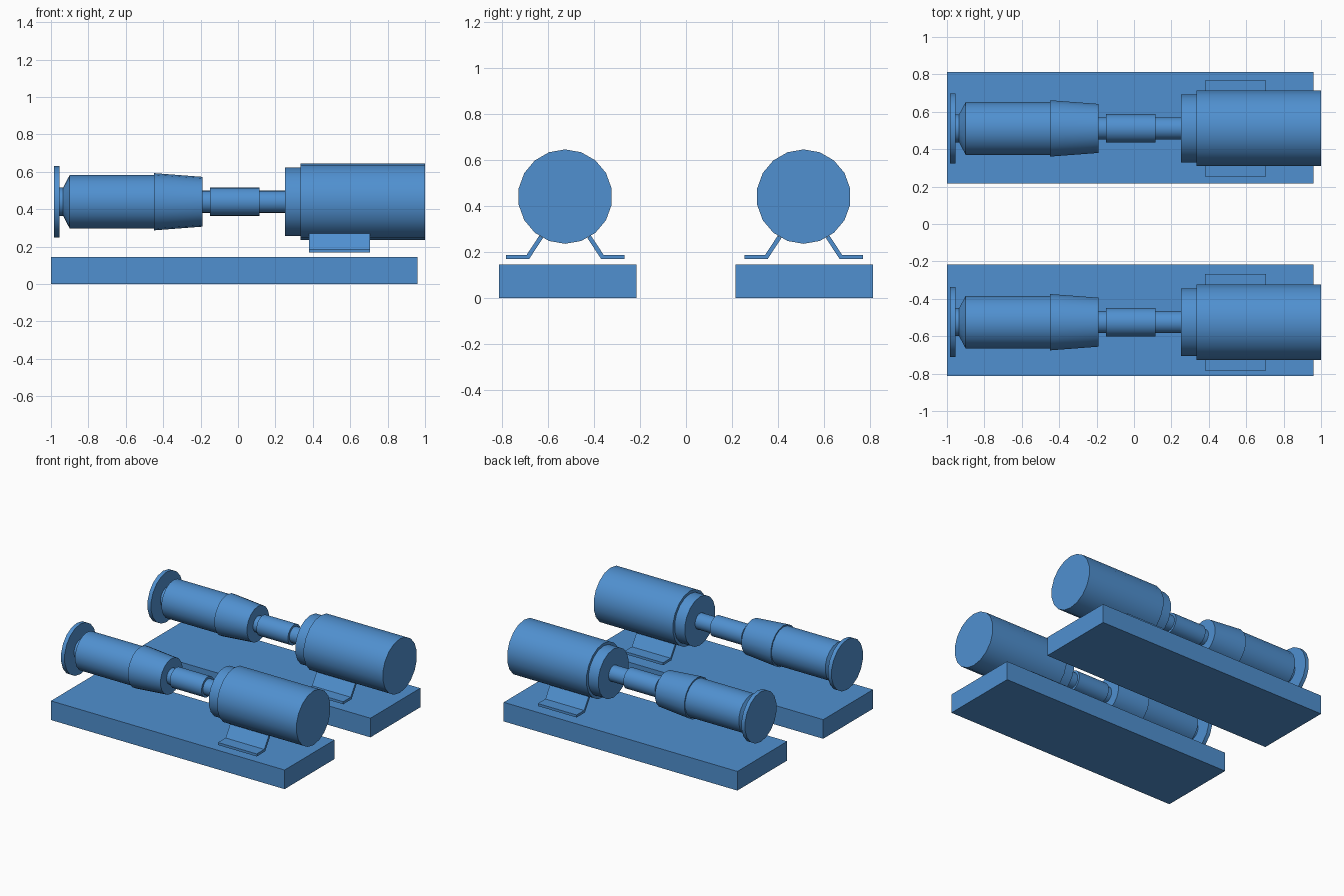
import bpy, bmesh, math

if "Cube" in bpy.data.objects:
    bpy.data.objects.remove(bpy.data.objects["Cube"])

paint = bpy.data.materials.new("machine blue")
paint.diffuse_color = (0.08, 0.28, 0.63, 1)
paint.use_nodes = True
paint.node_tree.nodes["Principled BSDF"].inputs["Base Color"].default_value = paint.diffuse_color
AXIS_Z = 0.44
SIDES = 18


def add_object(name, bm, smooth=False):
    bmesh.ops.recalc_face_normals(bm, faces=bm.faces)
    mesh = bpy.data.meshes.new(name)
    bm.to_mesh(mesh)
    bm.free()
    mesh.materials.append(paint)
    obj = bpy.data.objects.new(name, mesh)
    bpy.context.collection.objects.link(obj)
    if smooth:
        bpy.ops.object.select_all(action='DESELECT')
        obj.select_set(True)
        bpy.context.view_layer.objects.active = obj
        bpy.ops.object.shade_smooth_by_angle(angle=math.radians(30))
    return obj


def turned(name, y, profile):
    """Capped solid turned around the x axis from (x, radius) points."""
    bm = bmesh.new()
    rings = []
    for x, r in profile:
        ring = []
        for i in range(SIDES):
            a = 2 * math.pi * i / SIDES
            ring.append(bm.verts.new((x, y + r * math.sin(a), AXIS_Z + r * math.cos(a))))
        rings.append(ring)
    for a, b in zip(rings, rings[1:]):
        for i in range(SIDES):
            j = (i + 1) % SIDES
            bm.faces.new((a[i], a[j], b[j], b[i]))
    bm.faces.new(rings[0])
    bm.faces.new(rings[-1])
    add_object(name, bm, True)


def extruded(name, profile, x0, x1):
    """Prism along x from a (y, z) outline."""
    bm = bmesh.new()
    face = bm.faces.new([bm.verts.new((x0, y, z)) for y, z in profile])
    new = bmesh.ops.extrude_face_region(bm, geom=[face])["geom"]
    bmesh.ops.translate(bm, vec=(x1 - x0, 0, 0),
                        verts=[v for v in new if isinstance(v, bmesh.types.BMVert)])
    add_object(name, bm)


# turned parts along the shared axis, as (x, radius)
PARTS = {
    "inlet_flange": [(-0.985, 0.19), (-0.955, 0.19)],
    "pump_body": [(-0.955, 0.076), (-0.935, 0.076), (-0.90, 0.143), (-0.45, 0.143)],
    "pump_collar": [(-0.45, 0.153), (-0.19, 0.133)],
    "drive_shaft": [(-0.19, 0.06), (0.25, 0.06)],
    "shaft_coupling": [(-0.15, 0.077), (0.115, 0.077)],
    "motor": [(0.25, 0.184), (0.335, 0.184), (0.335, 0.205), (1.0, 0.205)],
}
# bent bracket outline, as (distance from axis, z)
FOOT = [(0.257, 0.168), (0.257, 0.187), (0.167, 0.187),
        (0.112, 0.271), (0.096, 0.261), (0.157, 0.168)]

for label, side, axis_y in (("rear", 1, 0.511), ("front", -1, -0.525)):
    # base slab
    y0, y1 = side * 0.2155, side * 0.8125
    extruded(label + "_base_slab", [(y0, 0), (y1, 0), (y1, 0.145), (y0, 0.145)], -1.0, 0.96)
    # pump, shaft and motor
    for part, profile in PARTS.items():
        turned(f"{label}_{part}", axis_y, profile)
    # pair of motor feet
    for s, hand in ((1, "left"), (-1, "right")):
        extruded(f"{label}_motor_foot_{hand}",
                 [(axis_y + s * d, z) for d, z in FOOT], 0.38, 0.705)
